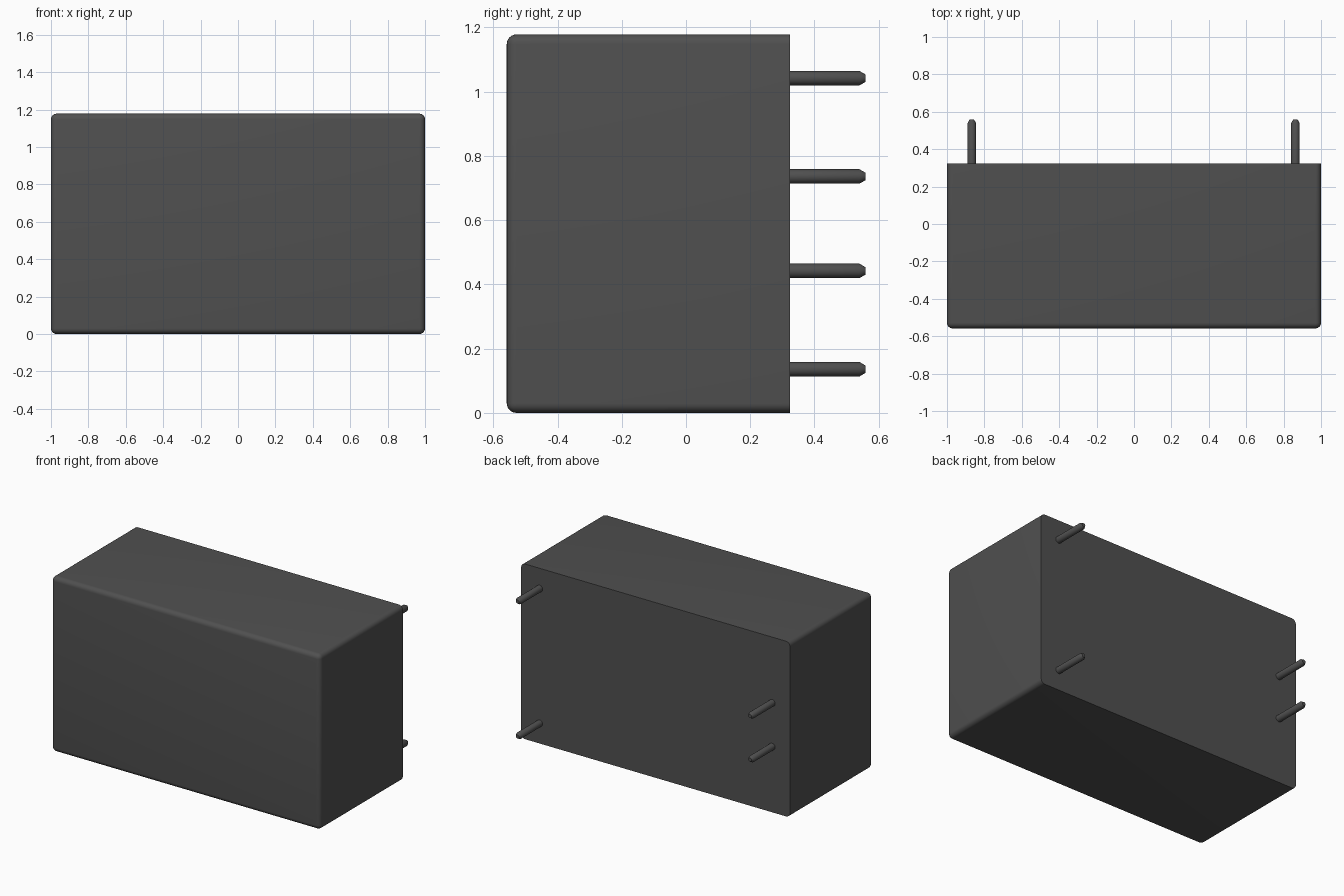
import bpy
import bmesh
from math import radians
from mathutils import Matrix, Vector

if "Cube" in bpy.data.objects:
    bpy.data.objects.remove(bpy.data.objects["Cube"], do_unlink=True)

# Single dark plastic colour
GREY = (0.08, 0.08, 0.08, 1)
mat = bpy.data.materials.new("dark grey")
mat.use_nodes = True
mat.diffuse_color = GREY
mat.node_tree.nodes["Principled BSDF"].inputs["Base Color"].default_value = GREY

HEIGHT, FRONT, BACK = 1.178, -0.558, 0.323


def finish(bm, name):
    bmesh.ops.recalc_face_normals(bm, faces=bm.faces)
    mesh = bpy.data.meshes.new(name)
    bm.to_mesh(mesh)
    bm.free()
    mesh.materials.append(mat)
    obj = bpy.data.objects.new(name, mesh)
    bpy.context.collection.objects.link(obj)
    bpy.ops.object.select_all(action='DESELECT')
    obj.select_set(True)
    bpy.context.view_layer.objects.active = obj
    bpy.ops.object.shade_smooth_by_angle(angle=radians(35))
    return obj


# Case: box with every edge rounded except the rim of the back face
bm = bmesh.new()
size = Vector((2, BACK - FRONT, HEIGHT))
centre = Vector((0, (BACK + FRONT) / 2, HEIGHT / 2))
bmesh.ops.create_cube(bm, size=1, matrix=Matrix.Translation(centre) @ Matrix.Diagonal(size).to_4x4())
rounded = [e for e in bm.edges if any(v.co.y < 0 for v in e.verts)]
bmesh.ops.bevel(bm, geom=rounded, offset=0.03, segments=6, profile=0.5, affect='EDGES')
finish(bm, "case")


# Pin: round rod with a chamfered tip
def pin(name, x, z, radius=0.0225):
    bm = bmesh.new()
    rings = []
    for y, r in ((BACK - 0.01, radius), (0.54, radius), (0.558, 0.012)):
        place = Matrix.Translation((x, y, z)) @ Matrix.Rotation(radians(-90), 4, 'X')
        rings.append(bmesh.ops.create_circle(bm, segments=24, radius=r, matrix=place)["verts"])
    for a, b in zip(rings, rings[1:]):
        for i in range(len(a)):
            j = (i + 1) % len(a)
            bm.faces.new((a[i], a[j], b[j], b[i]))
    bm.faces.new(rings[0])
    bm.faces.new(rings[-1])
    finish(bm, name)


# Wide pair on the left, narrow pair on the right
for name, x, spread in (("left", 0.863, 0.453), ("right", -0.867, 0.147)):
    pin(name + "_upper_pin", x, HEIGHT / 2 + spread)
    pin(name + "_lower_pin", x, HEIGHT / 2 - spread)
